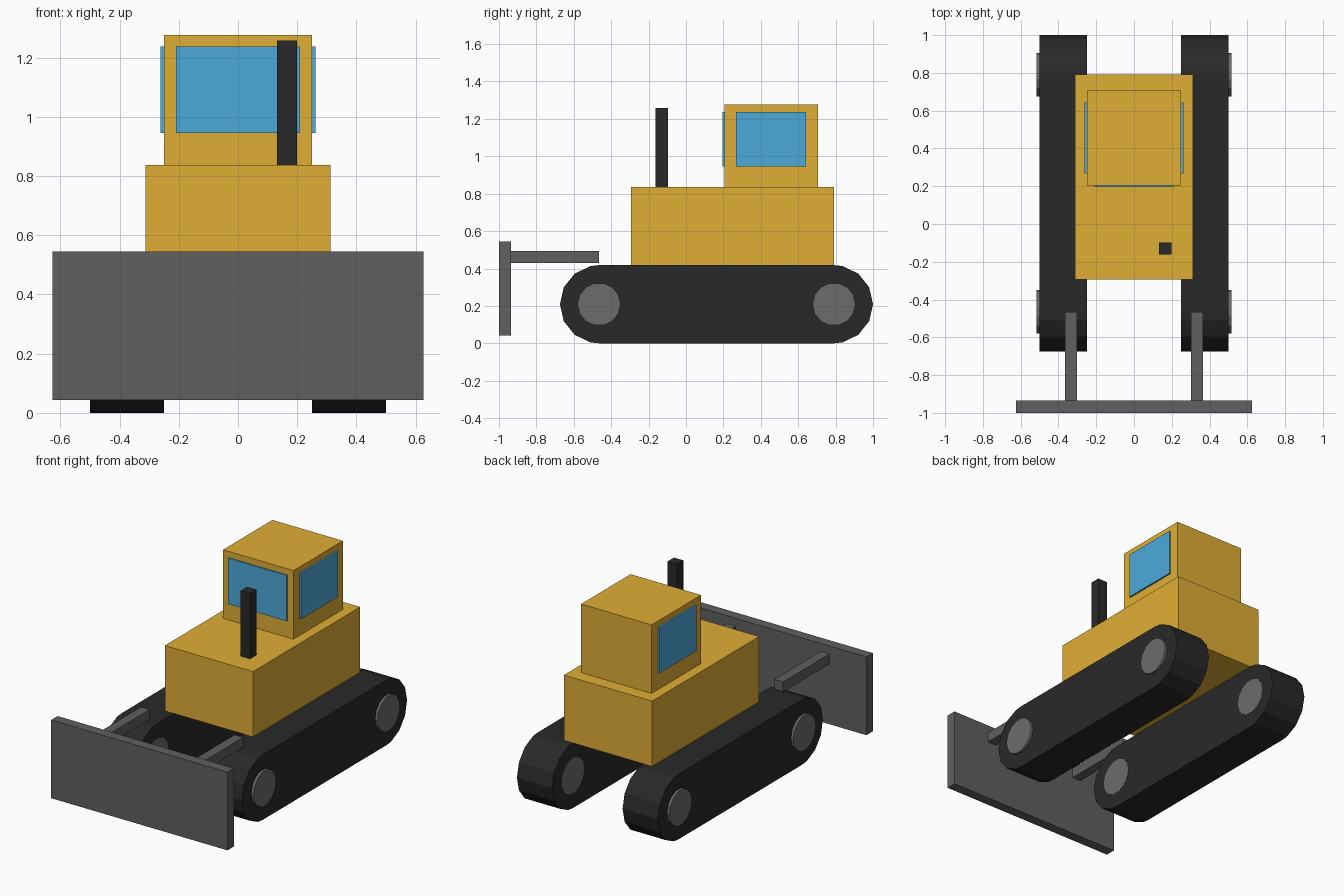
import bpy, bmesh, math
from mathutils import Matrix

if "Cube" in bpy.data.objects:
    bpy.data.objects.remove(bpy.data.objects["Cube"])


def material(name, rgb):
    m = bpy.data.materials.new(name)
    m.diffuse_color = (*rgb, 1)
    m.use_nodes = True
    m.node_tree.nodes["Principled BSDF"].inputs["Base Color"].default_value = m.diffuse_color
    return m


YELLOW = material("yellow_paint", (0.74, 0.42, 0.035))
GLASS = material("blue_glass", (0.075, 0.40, 0.70))
BLACK = material("black_rubber", (0.022, 0.022, 0.022))
STEEL = material("dark_steel", (0.115, 0.115, 0.115))
HUB = material("wheel_steel", (0.15, 0.15, 0.15))


def finish(name, bm, mat):
    bmesh.ops.recalc_face_normals(bm, faces=bm.faces)
    mesh = bpy.data.meshes.new(name)
    bm.to_mesh(mesh)
    bm.free()
    mesh.materials.append(mat)
    ob = bpy.data.objects.new(name, mesh)
    bpy.context.collection.objects.link(ob)
    return ob


def box(name, x, y, z, mat):
    """Box from (min, max) pairs."""
    bm = bmesh.new()
    size = [b - a for a, b in (x, y, z)]
    mid = [(a + b) / 2 for a, b in (x, y, z)]
    bmesh.ops.create_cube(bm, size=1, matrix=Matrix.Translation(mid) @ Matrix.Diagonal((*size, 1)))
    return finish(name, bm, mat)


def prism(name, profile, x0, x1, mat):
    """Extrude a (y, z) outline along x."""
    bm = bmesh.new()
    face = bm.faces.new([bm.verts.new((x0, y, z)) for y, z in profile])
    ext = bmesh.ops.extrude_face_region(bm, geom=[face])["geom"]
    verts = [v for v in ext if isinstance(v, bmesh.types.BMVert)]
    bmesh.ops.translate(bm, verts=verts, vec=(x1 - x0, 0, 0))
    return finish(name, bm, mat)


def mirror_x(ob):
    ob.modifiers.new("Mirror", 'MIRROR').use_axis[0] = True


SIDES = 14
FRONT, REAR, R = -0.465, 0.791, 0.209


def arc(cy, r, first, last):
    return [(cy + r * math.cos(i * math.tau / SIDES), R + r * math.sin(i * math.tau / SIDES))
            for i in range(first, last + 1)]


# Tracks: flat middle run with 14-sided rounded ends
outline = ([(REAR, 0)] + arc(REAR, R, -3, 3) + [(REAR, 2 * R), (FRONT, 2 * R)]
           + arc(FRONT, R, 4, 10) + [(FRONT, 0)])
mirror_x(prism("track", outline, 0.25, 0.5, BLACK))

# Wheels running through the track ends
for label, cy in (("front", FRONT), ("rear", REAR)):
    mirror_x(prism(label + "_wheel", arc(cy, 0.115, 0, SIDES - 1), 0.249, 0.516, HUB))

# Body and cab
box("body", (-0.313, 0.313), (-0.295, 0.791), (0.418, 0.837), YELLOW)
box("cab", (-0.25, 0.25), (0.205, 0.706), (0.837, 1.277), YELLOW)

# Windows
box("front_window", (-0.209, 0.209), (0.195, 0.215), (0.945, 1.238), GLASS)
mirror_x(box("side_window", (0.24, 0.261), (0.267, 0.642), (0.945, 1.238), GLASS))

# Exhaust pipe
box("exhaust", (0.132, 0.199), (-0.162, -0.097), (0.837, 1.257), BLACK)

# Blade and push arms
box("blade", (-0.626, 0.626), (-1.0, -0.935), (0.043, 0.545), STEEL)
mirror_x(box("push_arm", (0.302, 0.364), (-0.935, -0.465), (0.43, 0.494), STEEL))
